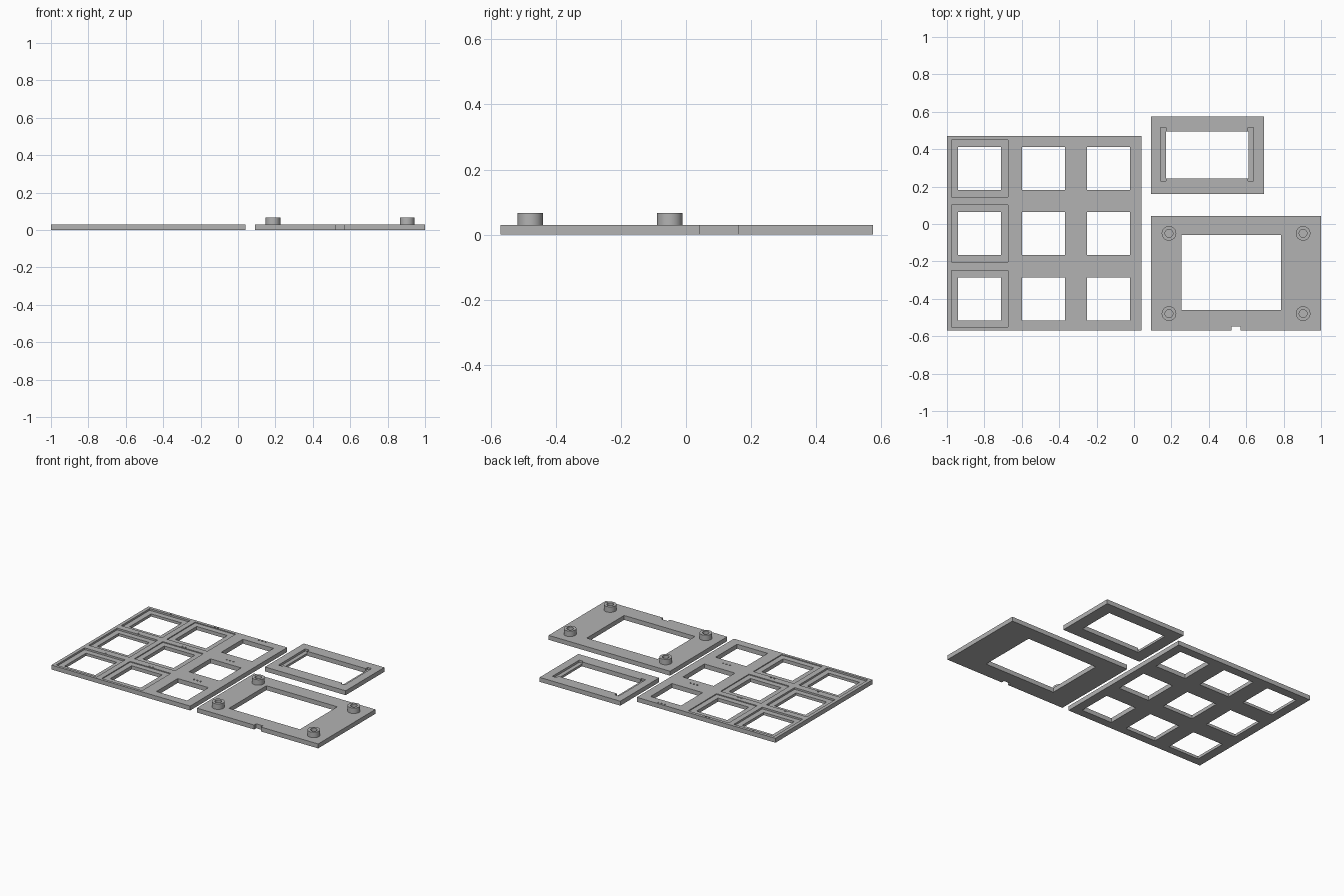
import bpy
import bmesh
from mathutils import Matrix, Vector

cube = bpy.data.objects.get("Cube")
if cube:
    bpy.data.objects.remove(cube, do_unlink=True)

T = 0.03          # plate thickness
BOSS_TOP = 0.067

grey = bpy.data.materials.new("plain grey")
grey.use_nodes = True
grey.diffuse_color = (0.45, 0.45, 0.45, 1)
grey.node_tree.nodes["Principled BSDF"].inputs["Base Color"].default_value = grey.diffuse_color


def add_box(bm, x0, x1, y0, y1, z0, z1):
    mat = Matrix.Translation(Vector((x0 + x1, y0 + y1, z0 + z1)) / 2)
    bmesh.ops.create_cube(bm, size=1, matrix=mat @ Matrix.Diagonal((x1 - x0, y1 - y0, z1 - z0, 1)))


def add_cylinder(bm, x, y, r, z0, z1, sides=32):
    bmesh.ops.create_cone(bm, cap_ends=True, segments=sides, radius1=r, radius2=r, depth=z1 - z0,
                          matrix=Matrix.Translation((x, y, (z0 + z1) / 2)))


def make_object(name, shapes):
    """shapes: list of (builder, arguments)"""
    bm = bmesh.new()
    for build, args in shapes:
        build(bm, *args)
    mesh = bpy.data.meshes.new(name)
    bm.to_mesh(mesh)
    bm.free()
    mesh.materials.append(grey)
    obj = bpy.data.objects.new(name, mesh)
    bpy.context.collection.objects.link(obj)
    return obj


def cut(obj, shapes):
    """Subtract the shapes, which must not overlap each other."""
    cutter = make_object("cutter", shapes)
    cutter.hide_render = True
    mod = obj.modifiers.new("cut", 'BOOLEAN')
    mod.operation = 'DIFFERENCE'
    mod.solver = 'EXACT'
    mod.object = cutter
    bpy.context.view_layer.update()
    result = bpy.data.meshes.new_from_object(obj.evaluated_get(bpy.context.evaluated_depsgraph_get()))
    obj.modifiers.clear()
    obj.data = result
    bpy.data.objects.remove(cutter, do_unlink=True)


# Grid plate: nine square windows, each column with its own recess depth
grid_plate = make_object("grid_plate", [(add_box, (-1, 0.04, -0.57, 0.47, 0, T))])
columns = [(-0.825, 0.012, 1), (-0.483, 0.006, 2), (-0.137, 0, 3)]
rows = [0.297, -0.05, -0.4]
half, rim = 0.115, 0.152
windows, recesses, dots = [], [], []
for x, depth, count in columns:
    for y in rows:
        windows.append((add_box, (x - half, x + half, y - half, y + half, -0.1, 0.1)))
        if depth:
            recesses.append((add_box, (x - rim, x + rim, y - rim, y + rim, T - depth, 0.1)))
        # Column marks: one, two or three shallow pits
        for i in range(count):
            dots.append((add_cylinder, (x + (i - (count - 1) / 2) * 0.025, y + 0.161,
                                        0.006, T - 0.006, 0.1, 8)))
cut(grid_plate, recesses)
cut(grid_plate, windows)
cut(grid_plate, dots)

# Small frame with a blind slot along each short side of its window
small_frame = make_object("small_frame", [(add_box, (0.09, 0.695, 0.16, 0.575, 0, T))])
cut(small_frame, [(add_box, (x, x + 0.03, 0.23, 0.517, 0.015, 0.1)) for x in (0.142, 0.61)])
cut(small_frame, [(add_box, (0.17, 0.612, 0.242, 0.495, -0.1, 0.1))])

# Screen plate with a window and an edge notch
screen_plate = make_object("screen_plate", [(add_box, (0.09, 1, -0.57, 0.043, 0, T))])
cut(screen_plate, [(add_box, (0.254, 0.786, -0.46, -0.059, -0.1, 0.1)),
                   (add_box, (0.52, 0.57, -0.6, -0.548, -0.1, 0.1))])

# Hollow corner bosses
for side, x in (("right", 0.187), ("left", 0.904)):
    for end, y in (("front", -0.479), ("back", -0.05)):
        boss = make_object(f"boss_{end}_{side}", [(add_cylinder, (x, y, 0.039, T - 0.002, BOSS_TOP))])
        cut(boss, [(add_cylinder, (x, y, 0.021, T + 0.001, 0.1))])
        bpy.ops.object.select_all(action='DESELECT')
        boss.select_set(True)
        bpy.context.view_layer.objects.active = boss
        bpy.ops.object.shade_smooth_by_angle()
